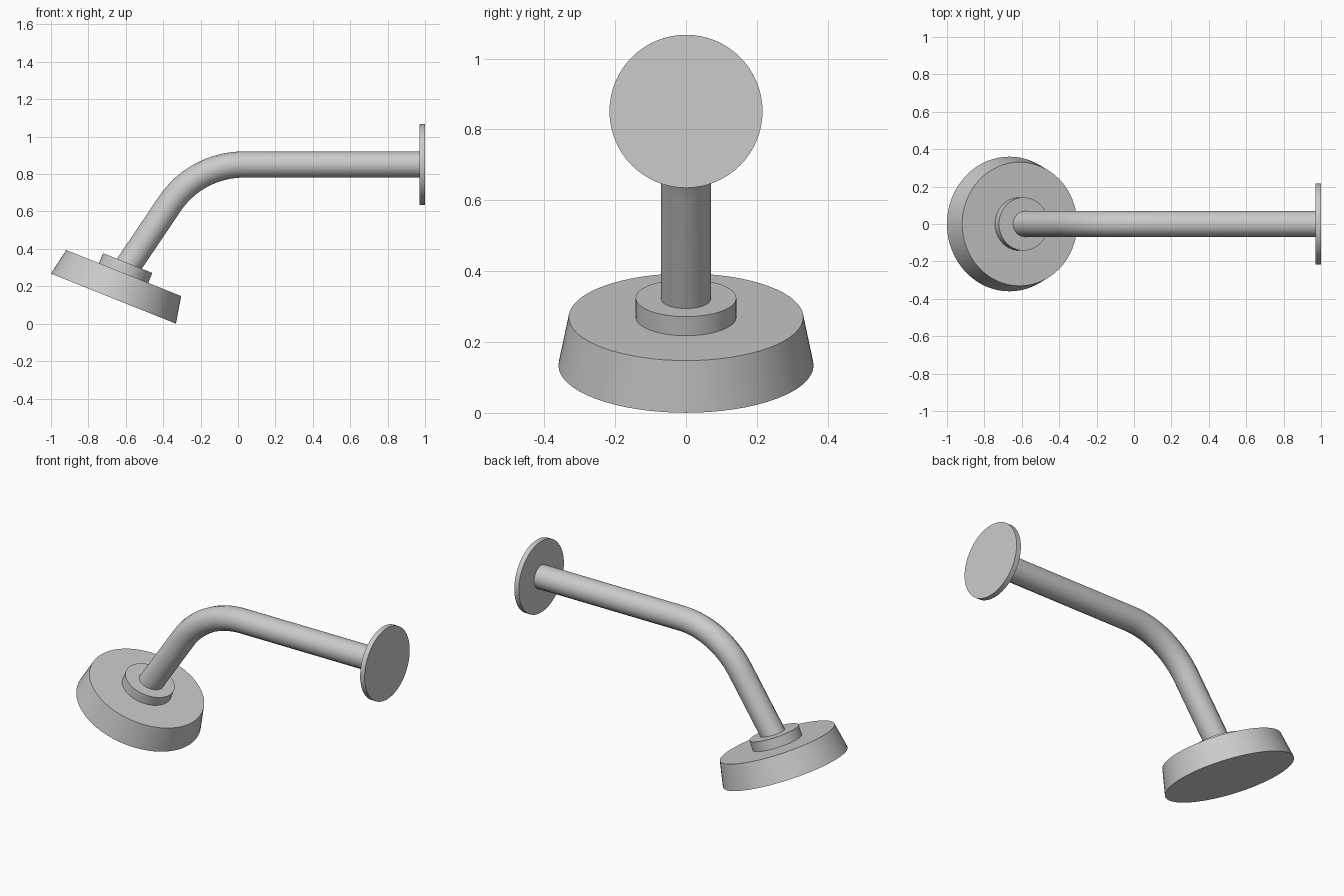
import bpy
from math import sin, cos, tan, radians
from mathutils import Vector

if "Cube" in bpy.data.objects:
    bpy.data.objects.remove(bpy.data.objects["Cube"])

TILT = radians(21.8)                          # lean of the shower head
AXIS = Vector((sin(TILT), 0, cos(TILT)))      # head axis, pointing to the arm
FACE = Vector((-0.666, 0, 0.134))             # centre of the spray face


def smooth(obj):
    bpy.ops.object.select_all(action='DESELECT')
    obj.select_set(True)
    bpy.context.view_layer.objects.active = obj
    bpy.ops.object.shade_smooth_by_angle(angle=radians(40))


def disc(name, base, axis, height, r_base, r_top):
    """Round solid standing on base and growing along axis."""
    bpy.ops.mesh.primitive_cone_add(
        vertices=64, radius1=r_base, radius2=r_top, depth=height,
        location=base + axis * height / 2,
        rotation=axis.to_track_quat('Z', 'Y').to_euler())
    obj = bpy.context.object
    obj.name = name
    smooth(obj)
    return obj


# Shower head: flared disc with a short collar on its back
disc("shower_head", FACE, AXIS, 0.147, 0.36, 0.331)
disc("head_collar", FACE + AXIS * 0.13, AXIS, 0.075, 0.142, 0.142)

# Wall flange
PIPE_Z = 0.851
disc("wall_flange", Vector((0.97, 0, PIPE_Z)), Vector((1, 0, 0)), 0.03, 0.216, 0.216)

# Arm: straight run, rounded bend, sloping run into the collar
slope = radians(56)
bend_x = 0.03
end = Vector((-0.60, 0, 0.292))
corner_x = end.x + (PIPE_Z - end.z) / tan(slope)
bend_r = (bend_x - corner_x) / tan(slope / 2)
points = [Vector((0.985, 0, PIPE_Z))]
for i in range(17):
    a = slope * i / 16
    points.append(Vector((bend_x - bend_r * sin(a), 0,
                          PIPE_Z - bend_r * (1 - cos(a)))))
points.append(end)

curve = bpy.data.curves.new("arm_pipe", 'CURVE')
curve.dimensions = '3D'
curve.bevel_depth = 0.07
curve.bevel_resolution = 6
curve.use_fill_caps = True
spline = curve.splines.new('POLY')
spline.points.add(len(points) - 1)
for p, co in zip(spline.points, points):
    p.co = (*co, 1)
pipe = bpy.data.objects.new("arm_pipe", curve)
bpy.context.collection.objects.link(pipe)
bpy.ops.object.select_all(action='DESELECT')
pipe.select_set(True)
bpy.context.view_layer.objects.active = pipe
bpy.ops.object.convert(target='MESH')
smooth(bpy.context.object)
